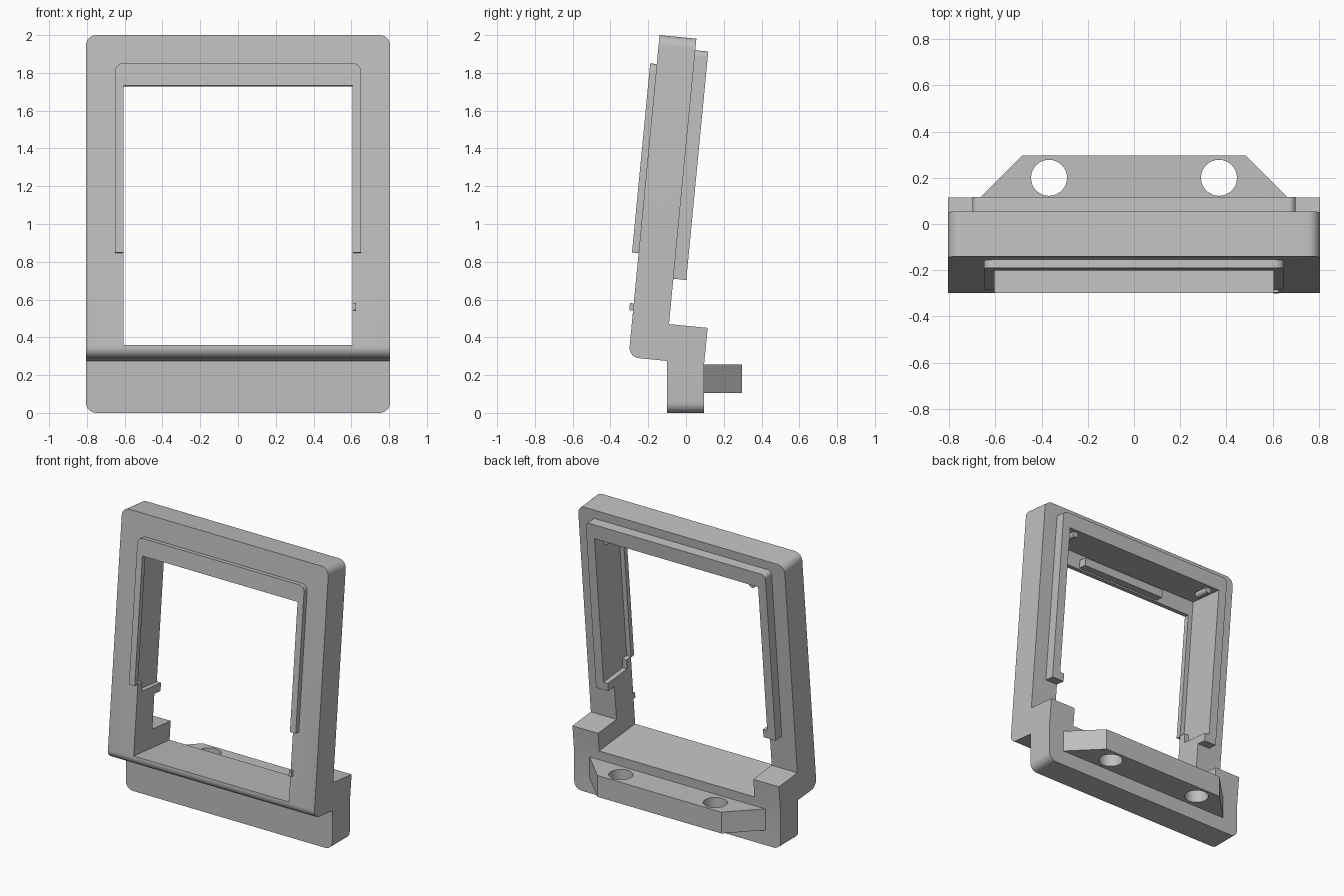
import bpy, bmesh, math
from mathutils import Matrix, Vector

if "Cube" in bpy.data.objects:
    bpy.data.objects.remove(bpy.data.objects["Cube"])

grey = bpy.data.materials.new("plain_grey")
grey.use_nodes = True
COLOUR = (0.52, 0.52, 0.52, 1)
grey.diffuse_color = COLOUR
grey.node_tree.nodes["Principled BSDF"].inputs["Base Color"].default_value = COLOUR

# Tilted space: x across, y back through the frame, z up along it; origin at the top front edge
TILT = Matrix.Translation((0, -0.14, 2.0)) @ Matrix.Rotation(math.radians(-5.5), 4, 'X')
FLAT = Matrix.Identity(4)


def prism(name, pts, axis, lo, hi, space=FLAT, rounds=()):
    """Extrude a 2D outline along an axis; rounds = (edge midpoint test, radius) pairs."""
    def place(a, b, d):
        return {'X': (d, a, b), 'Y': (a, d, b), 'Z': (a, b, d)}[axis]
    bm = bmesh.new()
    face = bm.faces.new([bm.verts.new(place(a, b, lo)) for a, b in pts])
    ext = bmesh.ops.extrude_face_region(bm, geom=[face])
    move = Vector(place(0, 0, hi - lo))
    bmesh.ops.translate(bm, vec=move, verts=[v for v in ext["geom"] if isinstance(v, bmesh.types.BMVert)])
    for test, radius in rounds:
        edges = [e for e in bm.edges if test((e.verts[0].co + e.verts[1].co) / 2)]
        bmesh.ops.bevel(bm, geom=edges, offset=radius, segments=8, profile=0.5, affect='EDGES')
    bmesh.ops.recalc_face_normals(bm, faces=bm.faces)
    bm.transform(space)
    mesh = bpy.data.meshes.new(name)
    bm.to_mesh(mesh)
    bm.free()
    mesh.materials.append(grey)
    obj = bpy.data.objects.new(name, mesh)
    bpy.context.collection.objects.link(obj)
    return obj


def box(name, x, y, z, space=TILT):
    return prism(name, [(x[0], z[0]), (x[1], z[0]), (x[1], z[1]), (x[0], z[1])], 'Y', y[0], y[1], space)


def disc(x, y, r, n=32):
    return [(x + r * math.cos(i * math.tau / n), y + r * math.sin(i * math.tau / n)) for i in range(n)]


def activate(obj):
    bpy.ops.object.select_all(action='DESELECT')
    obj.select_set(True)
    bpy.context.view_layer.objects.active = obj


def cut(obj, cutter):
    mod = obj.modifiers.new("cut", 'BOOLEAN')
    mod.operation, mod.solver, mod.object = 'DIFFERENCE', 'EXACT', cutter
    activate(obj)
    bpy.ops.object.modifier_apply(modifier=mod.name)
    bpy.data.objects.remove(cutter)


def arch(half_out, half_in, top_out, top_in, bottom):
    """Upside-down U outline."""
    return [(-half_out, bottom), (-half_out, top_out), (half_out, top_out), (half_out, bottom),
            (half_in, bottom), (half_in, top_in), (-half_in, top_in), (-half_in, bottom)]


W, OPEN, POCKET = 0.805, 0.605, 0.638
parts = []

# Leaning frame and its foot, from one side profile
side = [(-0.10, 0), (0.095, 0), (0.095, 0.25), (0.115, 0.45), (-0.09, 0.47),
        (0.055, 1.981), (-0.14, 2.0), (-0.304, 0.295), (-0.10, 0.275)]
frame = prism("frame_and_foot", side, 'X', -W, W, rounds=[
    (lambda m: abs(m.x) < 0.01 and m.y < -0.29, 0.055),
    (lambda m: abs(m.x) > 0.8 and (m.z > 1.95 or m.z < 0.01), 0.055)])
cut(frame, box("opening_cutter", (-OPEN, OPEN), (-0.5, 0.8), (-1.648, -0.272)))
cut(frame, box("pocket_cutter", (-POCKET, POCKET), (0, 0.5), (-1.155, -0.165)))
cut(frame, box("pocket_end_cutter", (-POCKET, POCKET), (0.05, 0.5), (-1.22, -1.1)))
parts.append(frame)

# Front lip and rear rim
parts.append(prism("front_lip", arch(0.65, OPEN, -0.154, -0.272, -1.16), 'Y', -0.035, 0.0, TILT,
                   [(lambda m: abs(m.x) > 0.64 and m.z > -0.16 and abs(m.y + 0.0175) < 0.01, 0.04)]))
parts.append(prism("rear_rim", arch(0.70, POCKET, -0.062, -0.165, -1.277), 'Y', 0.19, 0.265, TILT,
                   [(lambda m: abs(m.x) > 0.69 and m.z > -0.07 and abs(m.y - 0.2275) < 0.01, 0.03)]))

# Retaining feet and round clips, mirrored
for s, label in ((1, "left"), (-1, "right")):
    xs = sorted((s * OPEN, s * 0.65))
    parts.append(box("rim_foot_" + label, xs, (0.15, 0.265), (-1.277, -1.22)))
    parts.append(prism("round_clip_" + label, disc(s * 0.57, -0.18, 0.022, 16), 'Y', 0.13, 0.24, TILT))

# Inner bar and small front nub
parts.append(box("inner_bar", (-0.33, 0.33), (-0.005, 0.06), (-0.262, -0.205)))
parts.append(box("front_nub", (0.605, 0.625), (-0.02, 0.01), (-1.465, -1.427)))

# Rear mounting tab with two screw holes
tab = prism("mounting_tab", [(-0.69, 0.09), (0.69, 0.09), (0.483, 0.297), (-0.483, 0.297)], 'Z', 0.105, 0.255)
for s in (1, -1):
    cut(tab, prism("hole_cutter", disc(s * 0.368, 0.2, 0.078), 'Z', 0, 0.4))
parts.append(tab)

for obj in parts:
    activate(obj)
    bpy.ops.object.shade_smooth_by_angle(angle=math.radians(30))
